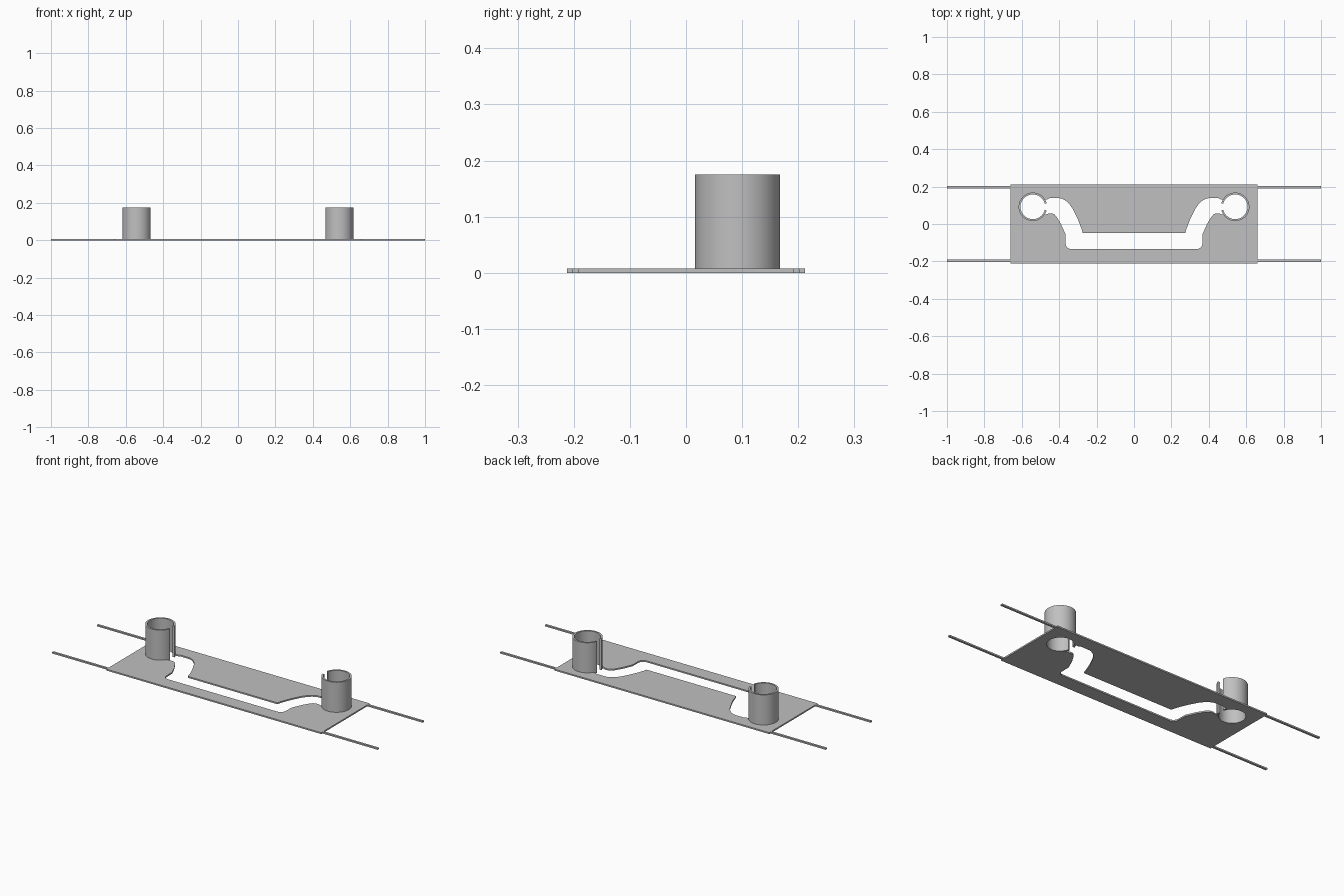
import bpy, bmesh
from math import sin, cos, asin, radians, pi

cube = bpy.data.objects.get("Cube")
if cube:
    bpy.data.objects.remove(cube, do_unlink=True)

THICK = 0.008                       # plate and rod thickness
TUBE_X, TUBE_Y = 0.541, 0.092       # tube centres, mirrored in x
R_OUT, R_IN, TUBE_TOP = 0.076, 0.066, 0.175

grey = bpy.data.materials.new("light grey")
grey.use_nodes = True
grey.diffuse_color = (0.53, 0.53, 0.53, 1)
grey.node_tree.nodes["Principled BSDF"].inputs["Base Color"].default_value = grey.diffuse_color


def arc(cx, cy, r, a0, a1, n):
    """Points along an arc, angles in radians."""
    return [(cx + r * cos(a0 + (a1 - a0) * i / n),
             cy + r * sin(a0 + (a1 - a0) * i / n)) for i in range(n + 1)]


def mirror_x(points):
    return [(-x, y) for x, y in points]


def rect(x0, x1, y0, y1):
    return [(x0, y0), (x1, y0), (x1, y1), (x0, y1)]


def extrude_outline(name, loops, z0, z1):
    """Solid between z0 and z1 from an outline; further loops become holes."""
    curve = bpy.data.curves.new(name, 'CURVE')
    curve.dimensions = '2D'
    curve.fill_mode = 'BOTH'
    curve.extrude = (z1 - z0) / 2
    for loop in loops:
        spline = curve.splines.new('POLY')
        spline.points.add(len(loop) - 1)
        for p, (x, y) in zip(spline.points, loop):
            p.co = (x, y, 0, 1)
        spline.use_cyclic_u = True
    obj = bpy.data.objects.new(name, curve)
    bpy.context.collection.objects.link(obj)
    bpy.ops.object.select_all(action='DESELECT')
    obj.select_set(True)
    bpy.context.view_layer.objects.active = obj
    bpy.ops.object.convert(target='MESH')
    obj = bpy.context.view_layer.objects.active
    bm = bmesh.new()
    bm.from_mesh(obj.data)
    bmesh.ops.translate(bm, verts=bm.verts, vec=(0, 0, (z0 + z1) / 2))
    bmesh.ops.remove_doubles(bm, verts=bm.verts, dist=1e-5)
    bmesh.ops.recalc_face_normals(bm, faces=bm.faces)
    bm.to_mesh(obj.data)
    bm.free()
    obj.data.materials.clear()
    obj.data.materials.append(grey)
    bpy.ops.object.shade_smooth_by_angle(angle=radians(30))
    return obj


# Left half of the channel: back edge, round tube hole, front edge
back_edge = [(-0.275, -0.048), (-0.28, -0.028), (-0.29, 0.0), (-0.305, 0.036),
             (-0.331, 0.086), (-0.348, 0.109), (-0.366, 0.125), (-0.384, 0.135),
             (-0.4, 0.138), (-0.452, 0.138), (-0.464, 0.132)]
front_edge = [(-0.468, 0.052), (-0.455, 0.057), (-0.438, 0.057), (-0.425, 0.051),
              (-0.414, 0.039), (-0.39, -0.001), (-0.367, -0.053)]
front_edge += arc(-0.335, -0.103, 0.031, pi, 1.5 * pi, 8)
mouth = asin(0.04 / R_IN)
hole = arc(-TUBE_X, TUBE_Y, R_IN, mouth, 2 * pi - mouth, 56)
half = back_edge + hole + front_edge
channel = half + mirror_x(half)[::-1]

# Base plate with the channel cut through
extrude_outline("base_plate", [rect(-0.66, 0.66, -0.2125, 0.2125), channel], 0, THICK)

# Split tubes with the slot facing the middle
slot = asin(0.019 / R_OUT)
tube = (arc(-TUBE_X, TUBE_Y, R_OUT, slot, 2 * pi - slot, 64)
        + arc(-TUBE_X, TUBE_Y, R_IN, 2 * pi - slot, slot, 64))
extrude_outline("right_split_tube", [tube], 0.001, TUBE_TOP)
extrude_outline("left_split_tube", [mirror_x(tube)], 0.001, TUBE_TOP)

# Thin rods reaching out at both ends
for side, sx in (("left", 1), ("right", -1)):
    for end, y in (("front", -0.197), ("back", 0.197)):
        rod = rect(0.66, 1.0, y - 0.006, y + 0.006)
        extrude_outline(f"{side}_{end}_rod", [rod if sx > 0 else mirror_x(rod)], 0, THICK)
